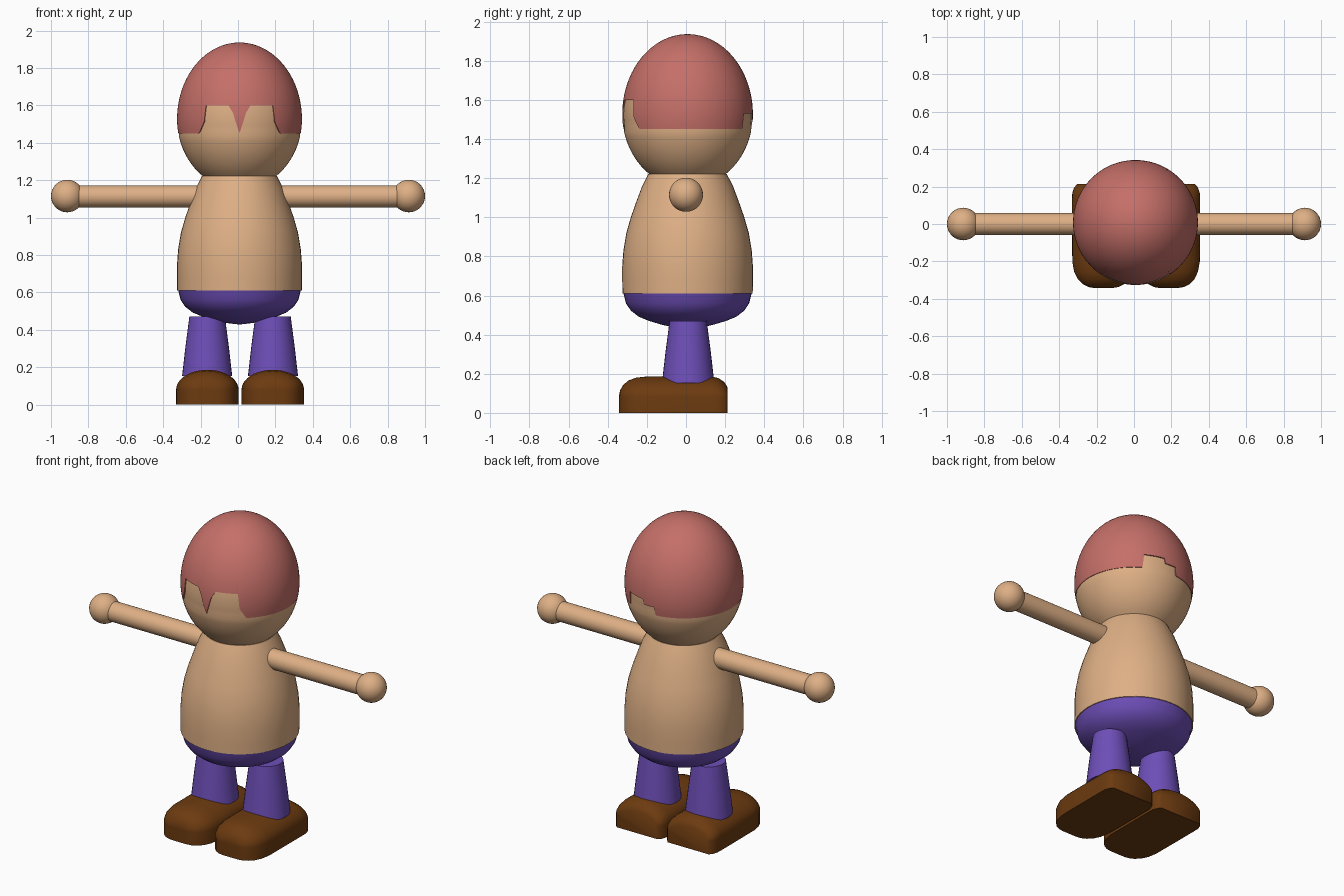
import bpy, bmesh, math

if "Cube" in bpy.data.objects:
    bpy.data.objects.remove(bpy.data.objects["Cube"])

CX, CY = 0.008, 0.008          # body axis


def material(name, rgb):
    m = bpy.data.materials.new(name)
    m.diffuse_color = (*rgb, 1)
    m.use_nodes = True
    m.node_tree.nodes["Principled BSDF"].inputs["Base Color"].default_value = m.diffuse_color
    return m


SKIN = material("skin", (0.73, 0.43, 0.235))
HAIR = material("hair_red", (0.56, 0.16, 0.14))
PANTS = material("pants_purple", (0.155, 0.077, 0.48))
SHOE = material("shoe_brown", (0.15, 0.043, 0.005))


def finish(name, bm, mat, angle=40):
    bmesh.ops.remove_doubles(bm, verts=bm.verts, dist=1e-5)
    bmesh.ops.recalc_face_normals(bm, faces=bm.faces)
    me = bpy.data.meshes.new(name)
    bm.to_mesh(me)
    bm.free()
    me.materials.append(mat)
    ob = bpy.data.objects.new(name, me)
    bpy.context.collection.objects.link(ob)
    bpy.ops.object.select_all(action='DESELECT')
    ob.select_set(True)
    bpy.context.view_layer.objects.active = ob
    bpy.ops.object.shade_smooth_by_angle(angle=math.radians(angle))
    return ob


def skin_rings(bm, rings, closed=True):
    """Bridge successive rings of points with quads."""
    vs = [[bm.verts.new(p) for p in r] for r in rings]
    n = len(vs[0])
    for a, b in zip(vs, vs[1:]):
        for i in range(n if closed else n - 1):
            j = (i + 1) % n
            bm.faces.new((a[i], a[j], b[j], b[i]))
    return vs


def lathe(name, profile, mat, x=CX, y=CY, segs=48):
    """Revolve (radius, z) points about a vertical axis and cap the ends."""
    bm = bmesh.new()
    rings = [[(x + r * math.cos(2 * math.pi * i / segs),
               y + r * math.sin(2 * math.pi * i / segs), z) for i in range(segs)]
             for r, z in profile]
    vs = skin_rings(bm, rings)
    for ring, (r, z) in zip((vs[0], vs[-1]), (profile[0], profile[-1])):
        if r > 0.001:
            bm.faces.new(ring)
    return finish(name, bm, mat)


# Head: egg, taller above the widest level than below
HEAD_Z, HEAD_R, UP, DOWN = 1.525, 0.334, 0.411, 0.375


def head_radius(z):
    t = (z - HEAD_Z) / (UP if z > HEAD_Z else DOWN)
    return HEAD_R * math.sqrt(max(0.0, 1 - t * t))


prof = []
for k in range(33):
    a = math.radians(-54 + 144 * k / 32)
    z = HEAD_Z + math.sin(a) * (UP if a > 0 else DOWN)
    inset = 0.006 if z > 1.44 else 0.0
    prof.append((max(0, head_radius(z) - inset), z - inset * max(0, math.sin(a))))
lathe("head", prof, SKIN, segs=64)


# Hair: cap whose lower edge follows a fringe outline (offset from axis, z)
FRONT = [(-.22, 1.45), (-.185, 1.52), (-.183, 1.6), (-.06, 1.6), (-.035, 1.56),
         (-.02, 1.51), (0, 1.45), (.02, 1.51), (.035, 1.56), (.06, 1.6),
         (.183, 1.6), (.185, 1.52), (.22, 1.45)]
BACK = [(-.035, 1.45), (-.033, 1.5), (.05, 1.5), (.052, 1.53), (.17, 1.53), (.172, 1.45)]


def hair_edge(dx, front):
    pts = FRONT if front else BACK
    for (x0, z0), (x1, z1) in zip(pts, pts[1:]):
        if x0 <= dx <= x1:
            return z0 + (z1 - z0) * (dx - x0) / (x1 - x0)
    return 1.45


COLS, ROWS = 240, 24
bm = bmesh.new()
rings = []
for k in range(ROWS + 1):
    ring = []
    for i in range(COLS):
        a = 2 * math.pi * i / COLS
        c, s = math.cos(a), math.sin(a)
        low = math.asin((hair_edge(HEAD_R * c, s < 0) - HEAD_Z) / UP)
        lat = math.pi / 2 + (low - math.pi / 2) * k / ROWS
        z = HEAD_Z + UP * math.sin(lat)
        r = head_radius(z)
        if k == 0:
            r = 0
        ring.append((CX + r * c, CY + r * s, z))
    rings.append(ring)
# Turn the rim inward so that the cap has a lower lip
rings.append([(CX + (x - CX) * .975, CY + (y - CY) * .975, z) for x, y, z in rings[-1]])
skin_rings(bm, rings)
finish("hair", bm, HAIR)

# Torso and pants seat
lathe("torso", [(.333, .61), (.334, .68), (.334, .75), (.328, .83), (.313, .92),
                (.290, 1.0), (.262, 1.08), (.232, 1.16), (.2, 1.222)], SKIN)
lathe("pants_seat", [(0, .428), (.07, .436), (.14, .453), (.2, .471), (.25, .492),
                     (.29, .523), (.315, .56), (.328, .612)], PANTS)


# Shoe: domed cross-sections (y, half width, height) along the foot
SECTIONS = [(-.342, .05, .09), (-.337, .08, .115), (-.322, .11, .142), (-.295, .137, .165),
            (-.255, .156, .18), (-.2, .166, .186), (0, .167, .186), (.13, .167, .186),
            (.165, .166, .178), (.195, .156, .158), (.213, .14, .13)]


def shoe(name, x):
    bm = bmesh.new()
    rings = []
    for y, w, h in SECTIONS:
        arc = [math.pi * k / 20 for k in range(21)]
        rings.append([(x + w, y, 0)] +
                     [(x + w * math.cos(t), y, .08 + (h - .08) * math.sin(t)) for t in arc] +
                     [(x - w, y, 0)])
    vs = skin_rings(bm, rings)
    bm.faces.new(vs[0])
    bm.faces.new(vs[-1])
    finish(name, bm, SHOE, 50)


# Limbs on both sides
for side, s in (("left", -1), ("right", 1)):
    lathe(side + "_leg", [(.134, .152), (.116, .31), (.095, .47)], PANTS,
          x=.011 + s * .176, y=.011, segs=32)
    shoe(side + "_shoe", .011 + s * .175)

    bpy.ops.mesh.primitive_cylinder_add(vertices=32, radius=.059, depth=.68,
                                        location=(s * .53, 0, 1.113),
                                        rotation=(0, math.pi / 2, 0))
    arm = bpy.context.object
    arm.name = side + "_arm"
    arm.data.materials.append(SKIN)
    bpy.ops.object.shade_smooth_by_angle(angle=math.radians(40))

    bpy.ops.mesh.primitive_uv_sphere_add(segments=32, ring_count=16, radius=.087,
                                         location=(s * .913, 0, 1.115))
    hand = bpy.context.object
    hand.name = side + "_hand"
    hand.data.materials.append(SKIN)
    bpy.ops.object.shade_smooth()
